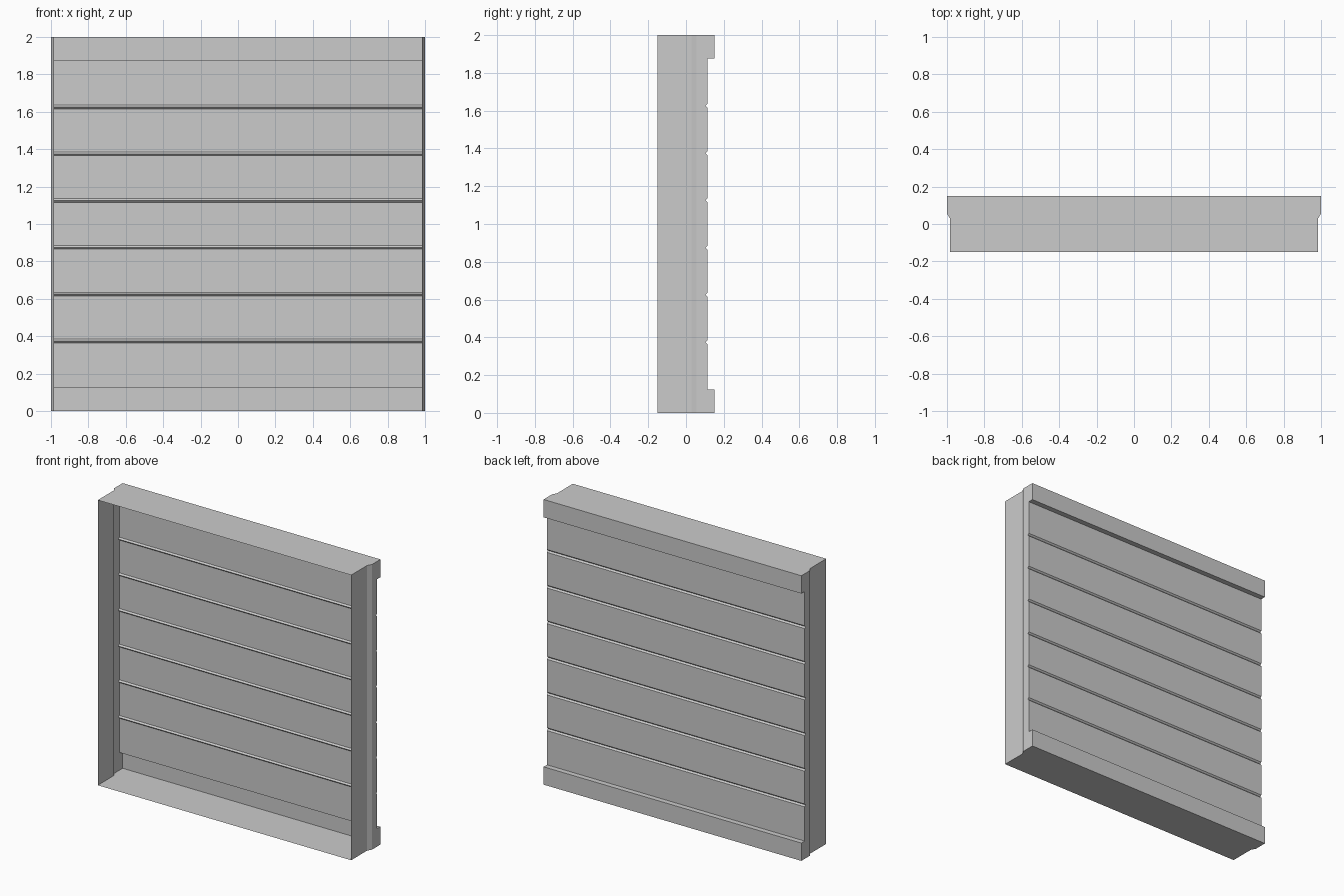
import bpy

if "Cube" in bpy.data.objects:
    bpy.data.objects.remove(bpy.data.objects["Cube"])

W, WF = 1.0, 0.983           # half width at the back / at the front opening
FRONT, BACK, PANEL = -0.15, 0.15, 0.113
Y0, Y1 = 0.028, 0.056        # start and end of the side step
H, RAIL = 2.0, 0.125         # height, rail height
GROOVE, DEPTH = 0.01, 0.01   # groove half height and depth


def make(name, verts, faces):
    mesh = bpy.data.meshes.new(name)
    mesh.from_pydata(verts, [], faces)
    mesh.update()
    obj = bpy.data.objects.new(name, mesh)
    bpy.context.collection.objects.link(obj)
    return obj


# Back profile as (y, z): bottom rail, grooved boards, top rail
profile = [(BACK, 0), (BACK, RAIL), (PANEL, RAIL)]
for i in range(6):
    z = 0.375 + 0.25 * i
    profile += [(PANEL, z - GROOVE), (PANEL - DEPTH, z), (PANEL, z + GROOVE)]
profile += [(PANEL, H - RAIL), (BACK, H - RAIL), (BACK, H)]
n = len(profile)

# Grooved back sheet spanning the full width
make("back_boards",
     [(W, y, z) for y, z in profile] + [(-W, y, z) for y, z in profile],
     [(i, i + 1, n + i + 1, n + i) for i in range(n - 1)])

# Stepped side sheets, closed at the back by the board profile
for name, s in (("right_side", 1), ("left_side", -1)):
    plan = [(s * WF, FRONT), (s * WF, Y0), (s * W, Y1)]
    verts = [(x, y, z) for x, y in plan for z in (0, H)]
    verts += [(s * W, y, z) for y, z in profile]
    faces = [(0, 2, 3, 1), (2, 4, 5, 3), (4, *range(6, 6 + n), 5)]
    if s < 0:
        faces = [f[::-1] for f in faces]
    make(name, verts, faces)

# Top and bottom sheets; the front stays open
half = [(WF, FRONT), (WF, Y0), (W, Y1), (W, BACK)]
outline = half + [(-x, y) for x, y in reversed(half)]
make("top_sheet", [(x, y, H) for x, y in outline], [tuple(range(8))])
make("bottom_sheet", [(x, y, 0) for x, y in outline], [tuple(reversed(range(8)))])
